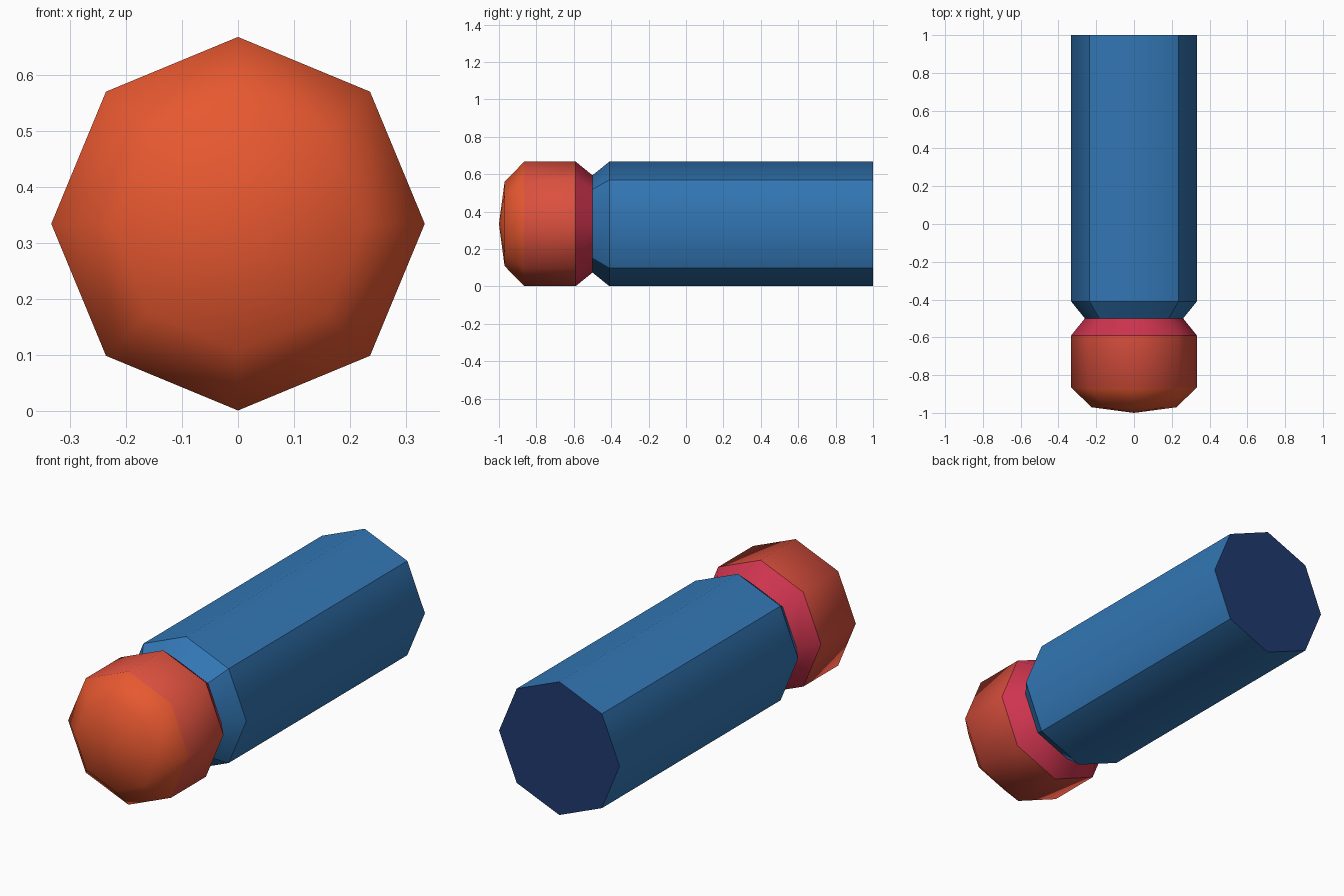
import bpy, bmesh, math

if "Cube" in bpy.data.objects:
    bpy.data.objects.remove(bpy.data.objects["Cube"])

SIDES, CZ = 8, 0.334


def material(name, rgb):
    # sRGB 0-255 to linear
    lin = [((c / 255 + 0.055) / 1.055) ** 2.4 for c in rgb]
    m = bpy.data.materials.new(name)
    m.diffuse_color = (*lin, 1)
    m.use_nodes = True
    m.node_tree.nodes["Principled BSDF"].inputs["Base Color"].default_value = m.diffuse_color
    return m


orange = material("orange", (231, 88, 48))
red_orange = material("red orange", (219, 80, 62))
crimson = material("crimson", (205, 52, 78))
blue = material("blue", (50, 118, 180))
navy = material("navy", (32, 58, 112))


def lathe(name, profile, mats, band_mats, sharp_rings=(), sharp_diagonals=False):
    """Octagonal turning along y; profile is (y, radius), radius 0 is a tip."""
    bm = bmesh.new()
    rings = []
    for y, r in profile:
        if r == 0:
            rings.append([bm.verts.new((0, y, CZ))] * SIDES)
        else:
            rings.append([bm.verts.new((r * math.cos(k * math.tau / SIDES), y,
                                        CZ + r * math.sin(k * math.tau / SIDES)))
                          for k in range(SIDES)])
    for i, (a, b) in enumerate(zip(rings, rings[1:])):
        for k in range(SIDES):
            j = (k + 1) % SIDES
            corners = list(dict.fromkeys((a[k], a[j], b[j], b[k])))
            f = bm.faces.new(corners)
            f.material_index = band_mats[i]
            f.smooth = True
    # closed flat ends
    for ring, idx in ((rings[0], band_mats[0]), (rings[-1], len(mats) - 1)):
        if ring[0] is not ring[1]:
            f = bm.faces.new(ring)
            f.material_index = idx
            for e in f.edges:
                e.smooth = False
    for i in sharp_rings:
        for k in range(SIDES):
            bm.edges.get((rings[i][k], rings[i][(k + 1) % SIDES])).smooth = False
    if sharp_diagonals:
        for a, b in zip(rings, rings[1:]):
            for k in range(1, SIDES, 2):
                bm.edges.get((a[k], b[k])).smooth = False
    bmesh.ops.recalc_face_normals(bm, faces=bm.faces)
    me = bpy.data.meshes.new(name)
    bm.to_mesh(me)
    bm.free()
    for m in mats:
        me.materials.append(m)
    ob = bpy.data.objects.new(name, me)
    bpy.context.collection.objects.link(ob)
    return ob


# rounded tip: orange nose, red-orange side, crimson neck
lathe("tip", [(-1, 0), (-0.97, 0.225), (-0.865, 0.333), (-0.59, 0.333), (-0.5, 0.26)],
      [orange, red_orange, crimson], [0, 0, 1, 2], sharp_rings=(3,))

# long shaft with a chamfered front and a navy back end
lathe("shaft", [(-0.5, 0.26), (-0.41, 0.333), (1, 0.333)],
      [blue, navy], [0, 0], sharp_rings=(1,), sharp_diagonals=True)
